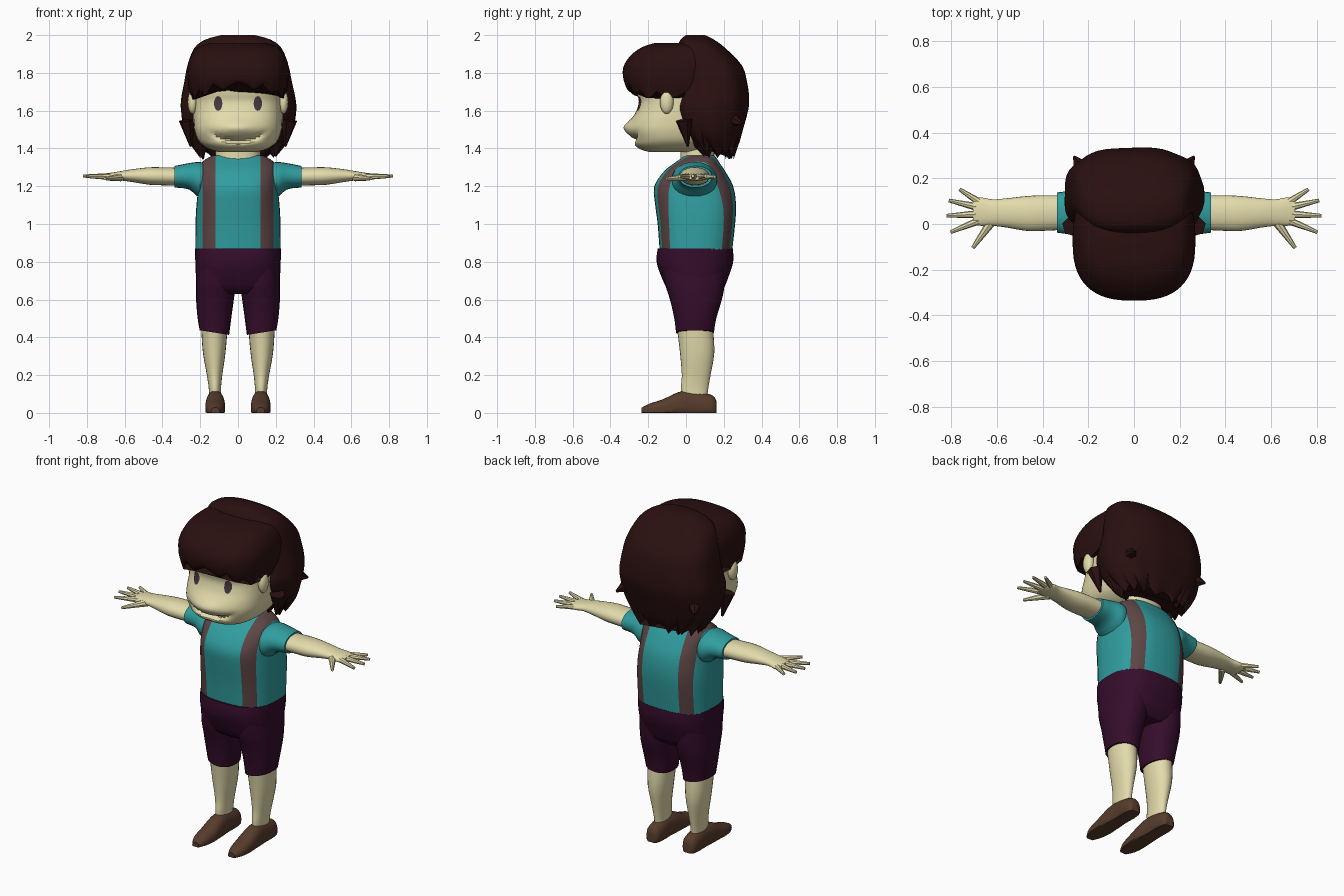
import bpy, bmesh, math, random
from mathutils import Vector
from mathutils.bvhtree import BVHTree

random.seed(4)


def material(name, rgb):
    m = bpy.data.materials.new(name)
    m.diffuse_color = (*rgb, 1)
    return m


SKIN = material("skin", (0.77, 0.71, 0.41))
TEAL = material("teal shirt", (0.03, 0.34, 0.35))
STRAP = material("strap brown", (0.11, 0.06, 0.06))
PLUM = material("plum shorts", (0.036, 0.004, 0.025))
HAIR = material("dark hair", (0.023, 0.005, 0.005))
SHOE = material("shoe leather", (0.095, 0.045, 0.025))
EYE = material("eye grey", (0.06, 0.04, 0.05))


def finish(name, bm, *mats):
    bmesh.ops.recalc_face_normals(bm, faces=bm.faces)
    me = bpy.data.meshes.new(name)
    bm.to_mesh(me)
    bm.free()
    for m in mats:
        me.materials.append(m)
    ob = bpy.data.objects.new(name, me)
    bpy.context.collection.objects.link(ob)
    return ob


def resample(rings, steps):
    """Catmull-Rom interpolation between cross-sections."""
    out = []
    for k in range(len(rings) - 1):
        a, b, c, d = (rings[min(max(j, 0), len(rings) - 1)] for j in range(k - 1, k + 3))
        for s in range(steps):
            t = s / steps
            out.append([q + 0.5 * t * (r - p + t * (2*p - 5*q + 4*r - w + t * (3*(q - r) + w - p)))
                        for p, q, r, w in zip(a, b, c, d)])
    return out + [list(rings[-1])]


def loft(rings, axis="z", n=24, p=2.4, steps=3, sx=1, edit=None):
    """Rings are (position on axis, a min, a max, b min, b max), rounded-box sections."""
    bm = bmesh.new()
    rows = resample(rings, steps)
    loops = []
    for k, (t, a0, a1, b0, b1) in enumerate(rows):
        loop = []
        for i in range(n):
            th = 2 * math.pi * i / n
            c, s = math.cos(th), math.sin(th)
            a = (a0 + a1) / 2 + (a1 - a0) / 2 * math.copysign(abs(c) ** (2 / p), c)
            b = (b0 + b1) / 2 + (b1 - b0) / 2 * math.copysign(abs(s) ** (2 / p), s)
            co = Vector({"x": (t, a, b), "y": (a, t, b), "z": (a, b, t)}[axis])
            if edit:
                edit(co, i, k / (len(rows) - 1))
            co.x *= sx
            loop.append(bm.verts.new(co))
        loops.append(loop)
    for l, m in zip(loops, loops[1:]):
        for i in range(n):
            j = (i + 1) % n
            bm.faces.new((l[i], l[j], m[j], m[i]))
    bm.faces.new(loops[0][::-1])
    bm.faces.new(loops[-1])
    return bm


def cone(bm, p0, p1, r0, r1, seg=8):
    """Tapered stick between two points."""
    p0, p1 = Vector(p0), Vector(p1)
    d = p1 - p0
    mat = d.to_track_quat("Z", "Y").to_matrix().to_4x4()
    mat.translation = (p0 + p1) / 2
    bmesh.ops.create_cone(bm, cap_ends=True, segments=seg, radius1=r0, radius2=r1,
                          depth=d.length, matrix=mat)


def sym(z, x, y0, y1):
    return (z, -x, x, y0, y1)


def paint_straps(bm):
    """Cut the cloth along the strap edges and colour the strips."""
    for x in (-0.187, -0.12, 0.12, 0.187):
        bmesh.ops.bisect_plane(bm, geom=bm.verts[:] + bm.edges[:] + bm.faces[:],
                               plane_co=(x, 0, 0), plane_no=(1, 0, 0))
    for f in bm.faces:
        f.material_index = int(0.12 < abs(f.calc_center_median().x) < 0.187)


# Shirt body with straps
bm = loft([sym(0.865, 0.226, -0.14, 0.245), sym(1.0, 0.225, -0.15, 0.26),
           sym(1.1, 0.22, -0.163, 0.265), sym(1.2, 0.21, -0.168, 0.25),
           sym(1.28, 0.208, -0.115, 0.207), sym(1.32, 0.195, -0.065, 0.18),
           sym(1.345, 0.168, -0.03, 0.165), sym(1.362, 0.135, -0.01, 0.15)], n=36, p=2.7)
paint_straps(bm)
finish("shirt_body", bm, TEAL, STRAP)

# Shorts: hips
finish("shorts_hips", loft([sym(0.63, 0.17, -0.06, 0.17), sym(0.66, 0.208, -0.1, 0.2),
                            sym(0.72, 0.222, -0.13, 0.225), sym(0.8, 0.226, -0.156, 0.25),
                            sym(0.87, 0.228, -0.15, 0.248)], n=32, p=2.6), PLUM)

# Neck
finish("neck", loft([sym(1.3, 0.13, -0.03, 0.15), sym(1.37, 0.118, -0.03, 0.15),
                     sym(1.45, 0.12, -0.03, 0.15)], p=2.2), SKIN)


def hem(co, i, f):
    if f < 0.3:
        co.z += 0.16 * (co.x - 0.125) * (1 - f / 0.3)


def sole(co, i, f):
    co.z = max(co.z, 0)


for side, s in (("left", 1), ("right", -1)):
    # Sleeve
    bm = loft([(0.14, -0.03, 0.13, 1.18, 1.31), (0.2, -0.075, 0.165, 1.14, 1.328),
               (0.26, -0.05, 0.148, 1.183, 1.322), (0.337, -0.038, 0.138, 1.193, 1.307)],
              "x", p=2.1, sx=s)
    paint_straps(bm)
    finish(side + "_sleeve", bm, TEAL, STRAP)

    # Arm and palm, then fingers
    finish(side + "_arm", loft([(0.3, -0.025, 0.125, 1.203, 1.297), (0.4, -0.03, 0.125, 1.205, 1.3),
                                (0.47, -0.03, 0.122, 1.208, 1.3), (0.56, -0.015, 0.112, 1.222, 1.29),
                                (0.62, -0.008, 0.108, 1.23, 1.28), (0.67, -0.008, 0.116, 1.228, 1.272),
                                (0.705, 0.0, 0.108, 1.234, 1.266)], "x", p=2.1, sx=s), SKIN)
    bm = bmesh.new()
    for p0, p1, r in (((0.68, 0.098, 1.25), (0.763, 0.152, 1.25), 0.016),
                      ((0.69, 0.075, 1.252), (0.81, 0.103, 1.254), 0.017),
                      ((0.69, 0.043, 1.252), (0.82, 0.036, 1.254), 0.017),
                      ((0.68, 0.014, 1.25), (0.803, -0.036, 1.252), 0.017),
                      ((0.62, 0.015, 1.248), (0.705, -0.105, 1.24), 0.022)):
        cone(bm, (p0[0] * s, *p0[1:]), (p1[0] * s, *p1[1:]), r, 0.008)
    finish(side + "_fingers", bm, SKIN)

    # Shorts leg with slanted hem
    finish(side + "_shorts_leg", loft([(0.425, 0.047, 0.203, -0.053, 0.148), (0.5, 0.036, 0.214, -0.062, 0.16),
                                       (0.6, 0.022, 0.222, -0.085, 0.19), (0.68, 0.012, 0.223, -0.11, 0.205),
                                       (0.76, 0.01, 0.22, -0.12, 0.21)], p=2.3, sx=s, edit=hem), PLUM)

    # Lower leg
    finish(side + "_leg", loft([(0.06, 0.092, 0.152, -0.02, 0.11), (0.13, 0.09, 0.155, -0.027, 0.118),
                                (0.2, 0.083, 0.165, -0.022, 0.13), (0.32, 0.066, 0.186, -0.032, 0.15),
                                (0.45, 0.055, 0.195, -0.048, 0.143)], p=2.1, sx=s), SKIN)

    # Shoe, flattened on the ground
    finish(side + "_shoe", loft([(-0.235, 0.098, 0.142, -0.01, 0.028), (-0.19, 0.078, 0.165, -0.02, 0.05),
                                 (-0.12, 0.068, 0.173, -0.03, 0.073), (-0.04, 0.069, 0.172, -0.04, 0.11),
                                 (0.03, 0.074, 0.168, -0.04, 0.118), (0.1, 0.073, 0.169, -0.04, 0.105),
                                 (0.145, 0.08, 0.162, -0.03, 0.09), (0.162, 0.095, 0.147, -0.02, 0.06)],
                                "y", n=20, p=2.3, sx=s, edit=sole), SHOE)

    # Ear
    bm = bmesh.new()
    bmesh.ops.create_uvsphere(bm, u_segments=14, v_segments=10, radius=1)
    bmesh.ops.scale(bm, vec=(0.026, 0.036, 0.062), verts=bm.verts)
    bmesh.ops.translate(bm, vec=(0.241 * s, -0.102, 1.645), verts=bm.verts)
    finish(side + "_ear", bm, SKIN)


# Head: snub nose bump and a curved smile crease
def face_shape(co, i, f):
    if co.y < -0.1:
        x2 = co.x ** 2
        co.y -= 0.038 * math.exp(-x2 / 0.008 - ((co.z - 1.51) / 0.04) ** 2)
        co.y += 0.035 * math.exp(-(co.x / 0.13) ** 4 - ((co.z - 1.44 - 2.2 * x2) / 0.011) ** 2)


bm = loft([sym(1.38, 0.1, -0.19, 0.06), sym(1.395, 0.15, -0.24, 0.1), sym(1.42, 0.19, -0.272, 0.14),
           sym(1.45, 0.215, -0.28, 0.16), sym(1.5, 0.231, -0.293, 0.18), sym(1.55, 0.235, -0.284, 0.2),
           sym(1.6, 0.235, -0.262, 0.2), sym(1.65, 0.234, -0.25, 0.2), sym(1.7, 0.232, -0.26, 0.2),
           sym(1.78, 0.23, -0.26, 0.2), sym(1.88, 0.19, -0.2, 0.15)],
          n=56, p=2.6, steps=4, edit=face_shape)
tree = BVHTree.FromBMesh(bm)
finish("head", bm, SKIN)

# Eyes: thin ovals laid on the face
for side, s in (("left", 1), ("right", -1)):
    bm = bmesh.new()
    bmesh.ops.create_circle(bm, cap_ends=True, cap_tris=True, segments=20, radius=1)
    for v in bm.verts:
        x, z = 0.105 * s + v.co.x * 0.022, 1.638 + v.co.y * 0.039
        hit = tree.ray_cast(Vector((x, -1, z)), Vector((0, 1, 0)))[0]
        v.co = (x, hit.y - 0.005, z)
    ob = finish(side + "_eye", bm, EYE)
    if ob.data.polygons[0].normal.y > 0:
        ob.data.flip_normals()

# Hair: jagged lower edges
teeth = [(-1, -0.2, 0.9, 0.2)[i % 4] * random.uniform(0.5, 1.2) for i in range(56)]


def fringe(co, i, f):
    w = max(0, 1 - 3 * f)
    co.z += w * (0.022 * teeth[i] - 0.055 * min(1, (co.x / 0.24) ** 2))


def locks(co, i, f):
    w = max(0, 1 - 4 * f)
    co.z += 0.03 * teeth[i] * w
    wave = 1 + 0.018 * math.sin(2 * math.pi * 9 * i / 56 + 5 * f) * (1 - f)
    co.x *= wave
    co.y = 0.13 + (co.y - 0.13) * wave


finish("hair_fringe", loft([sym(1.735, 0.25, -0.315, 0.15), sym(1.765, 0.264, -0.332, 0.18),
                            sym(1.83, 0.268, -0.332, 0.2), sym(1.89, 0.25, -0.295, 0.2),
                            sym(1.935, 0.215, -0.235, 0.18), sym(1.957, 0.15, -0.17, 0.14)],
                           n=56, p=2.6, edit=fringe), HAIR)
finish("hair_back", loft([sym(1.375, 0.2, 0.08, 0.255), sym(1.43, 0.25, 0.01, 0.28),
                          sym(1.5, 0.288, -0.04, 0.3), sym(1.6, 0.305, -0.08, 0.328),
                          sym(1.665, 0.302, -0.07, 0.335), sym(1.75, 0.285, -0.05, 0.325),
                          sym(1.84, 0.267, -0.05, 0.297), sym(1.93, 0.232, -0.045, 0.21),
                          sym(1.975, 0.175, -0.03, 0.15), sym(2.0, 0.09, 0.0, 0.1)],
                         n=56, p=2.5, edit=locks), HAIR)

# Loose tufts at the back corners and below
bm = bmesh.new()
for s in (1, -1):
    for p0, p1, r in (((0.19, 0.19, 1.58), (0.262, 0.295, 1.53), 0.08),
                      ((0.27, -0.01, 1.55), (0.25, 0.01, 1.41), 0.045),
                      ((0.23, 0.1, 1.5), (0.2, 0.11, 1.36), 0.05),
                      ((0.12, 0.22, 1.45), (0.11, 0.23, 1.345), 0.06)):
        cone(bm, (p0[0] * s, *p0[1:]), (p1[0] * s, *p1[1:]), r, 0.006, 6)
finish("hair_tufts", bm, HAIR)

# Smooth shading with sharp edges kept
for ob in bpy.data.objects:
    ob.select_set(True)
    bpy.context.view_layer.objects.active = ob
bpy.ops.object.shade_smooth_by_angle(angle=math.radians(40))
